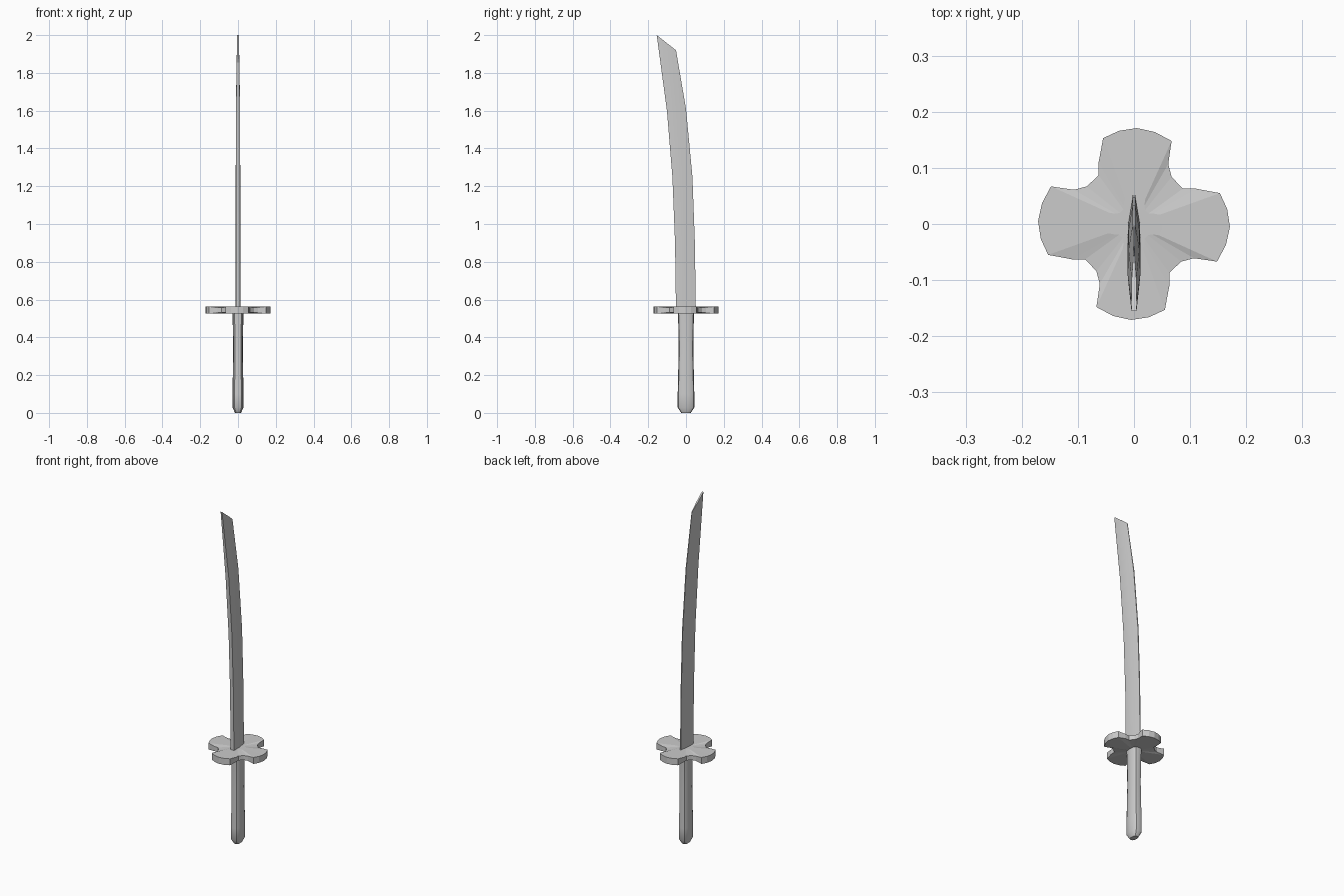
import bpy, bmesh
from math import cos, sin, pi, radians

if "Cube" in bpy.data.objects:
    bpy.data.objects.remove(bpy.data.objects["Cube"])


def loft(name, rings, smooth=None):
    """Skin a stack of equal-length rings and cap both ends."""
    bm = bmesh.new()
    rows = [[bm.verts.new(p) for p in ring] for ring in rings]
    n = len(rows[0])
    for a, b in zip(rows, rows[1:]):
        for i in range(n):
            j = (i + 1) % n
            bm.faces.new((a[i], a[j], b[j], b[i]))
    bm.faces.new(rows[0][::-1])
    bm.faces.new(rows[-1])
    bmesh.ops.recalc_face_normals(bm, faces=bm.faces)
    me = bpy.data.meshes.new(name)
    bm.to_mesh(me)
    bm.free()
    ob = bpy.data.objects.new(name, me)
    bpy.context.collection.objects.link(ob)
    if smooth:
        bpy.ops.object.select_all(action='DESELECT')
        ob.select_set(True)
        bpy.context.view_layer.objects.active = ob
        bpy.ops.object.shade_smooth_by_angle(angle=radians(smooth))
    return ob


# Curved blade: spine (y, z), cutting edge (y, z), half thickness
stations = [
    ((-0.053, 0.54), (0.052, 0.54), 0.012),
    ((-0.058, 0.90), (0.047, 0.90), 0.012),
    ((-0.072, 1.25), (0.034, 1.25), 0.012),
    ((-0.101, 1.60), (0.000, 1.61), 0.0115),
    ((-0.155, 2.00), (-0.053, 1.92), 0.005),
]
# Across the blade: fraction from spine to edge, share of the thickness
section = [(0, 0.9), (0.12, 1.0), (0.55, 0.85), (1, 0.2)]


def blade_ring(spine, edge, h):
    side = [(h * w, spine[0] + (edge[0] - spine[0]) * t,
             spine[1] + (edge[1] - spine[1]) * t) for t, w in section]
    return side + [(-x, y, z) for x, y, z in reversed(side)]


loft("blade", [blade_ring(*s) for s in stations], smooth=30)

# Four-lobed guard: one quarter outline (x, y, half height), repeated by rotation
quarter = [
    (-0.055, 0.153, 0.019), (-0.027, 0.166, 0.019), (0.005, 0.171, 0.019),
    (0.037, 0.164, 0.019), (0.067, 0.148, 0.019), (0.061, 0.107, 0.014),
    (0.067, 0.084, 0.013), (0.087, 0.063, 0.013), (0.110, 0.063, 0.014),
]
outline = []
for k in range(4):
    c, s = round(cos(k * pi / 2)), round(sin(k * pi / 2))
    outline += [(x * c + y * s, y * c - x * s, h) for x, y, h in quarter]


def guard_ring(scale, side):
    return [(x * scale, y * scale, 0.544 + side * (h if scale == 1 else 0.018))
            for x, y, h in outline]


loft("guard", [guard_ring(0.3, -1), guard_ring(1, -1),
               guard_ring(1, 1), guard_ring(0.3, 1)])


# Handle with a waisted grip and a chamfered butt
def oval(z, a, b, n=12, power=0.7):
    ring = []
    for i in range(n):
        c, s = cos(2 * pi * i / n), sin(2 * pi * i / n)
        ring.append((a * abs(c) ** power * (1 if c > 0 else -1),
                     b * abs(s) ** power * (1 if s > 0 else -1), z))
    return ring


grip = [(0.0, 0.016, 0.025), (0.028, 0.029, 0.044), (0.10, 0.029, 0.044),
        (0.32, 0.026, 0.039), (0.44, 0.027, 0.040), (0.535, 0.030, 0.043)]
loft("handle", [oval(*g) for g in grip], smooth=35)
